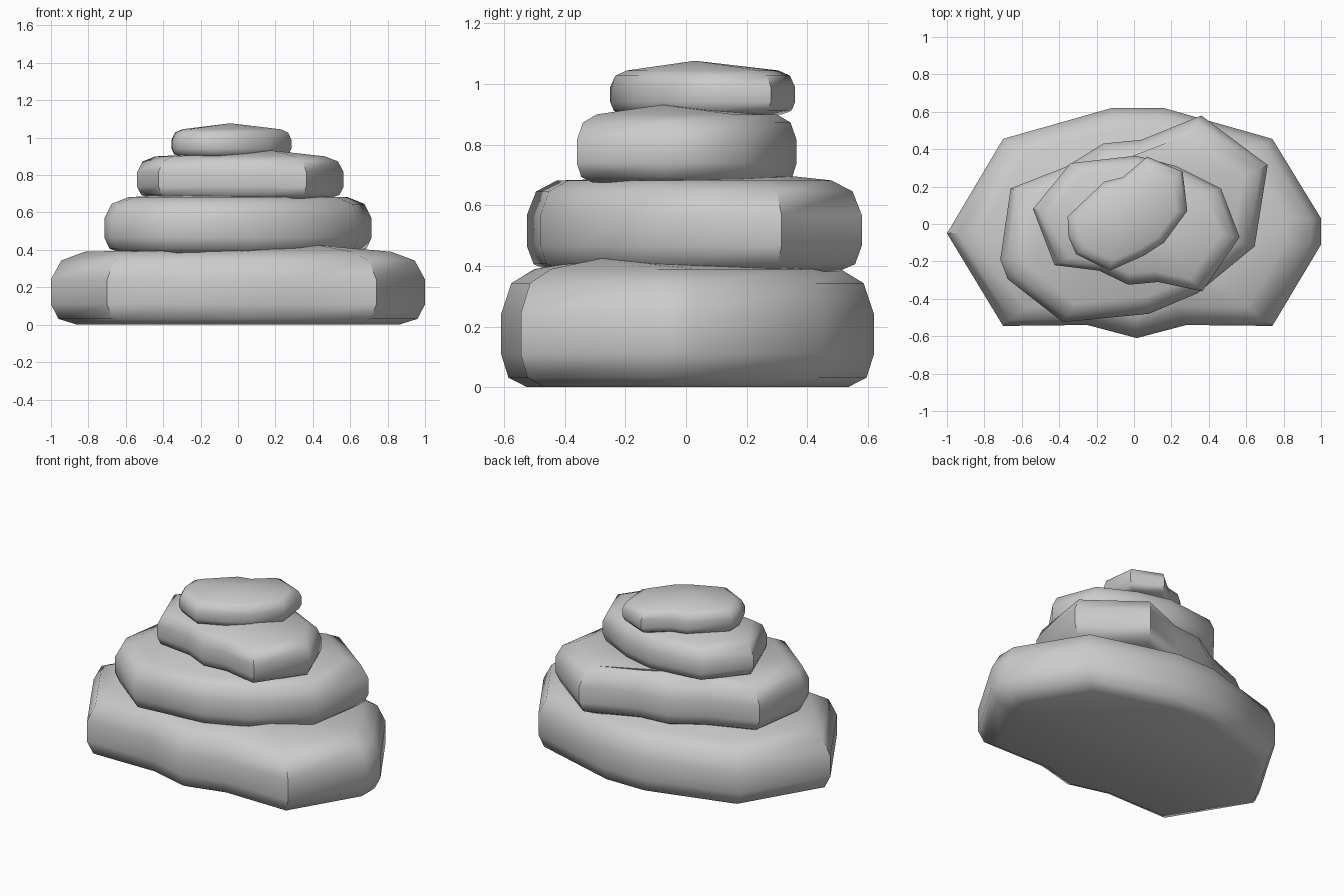
import bpy, bmesh

if "Cube" in bpy.data.objects:
    bpy.data.objects.remove(bpy.data.objects["Cube"])

# Shared rounded side profile: (outline scale, fraction of rim height)
PROFILE = [(0.86, 0.0), (0.96, 0.08), (1.0, 0.28), (1.0, 0.62), (0.945, 0.88), (0.82, 1.0)]


def make_stone(name, outline, z0, z1, peak):
    """Loft an irregular outline through the profile; flat base, low peak on top."""
    bm = bmesh.new()
    cx = (min(p[0] for p in outline) + max(p[0] for p in outline)) / 2
    cy = (min(p[1] for p in outline) + max(p[1] for p in outline)) / 2
    rings = [[bm.verts.new((cx + (x - cx) * s, cy + (y - cy) * s, z0 + (z1 - z0) * t))
              for x, y in outline] for s, t in PROFILE]
    n = len(outline)
    for a, b in zip(rings, rings[1:]):
        for i in range(n):
            j = (i + 1) % n
            bm.faces.new((a[i], a[j], b[j], b[i]))
    bm.faces.new(rings[0][::-1])
    top = bm.verts.new(peak)
    for i in range(n):
        bm.faces.new((rings[-1][i], rings[-1][(i + 1) % n], top))
    bmesh.ops.recalc_face_normals(bm, faces=bm.faces)
    mesh = bpy.data.meshes.new(name)
    bm.to_mesh(mesh)
    bm.free()
    obj = bpy.data.objects.new(name, mesh)
    bpy.context.collection.objects.link(obj)
    for o in bpy.context.selected_objects:
        o.select_set(False)
    obj.select_set(True)
    bpy.context.view_layer.objects.active = obj
    bpy.ops.object.shade_smooth_by_angle(angle=0.9)
    return obj


# Base stone
make_stone("base_stone", [
    (1.0, 0.03), (0.74, 0.455), (0.16, 0.62), (-0.12, 0.62), (-0.70, 0.455), (-1.0, -0.05),
    (-0.70, -0.545), (-0.25, -0.54), (0.015, -0.61), (0.28, -0.54), (0.74, -0.545), (1.0, -0.11)],
    0.0, 0.39, (0.43, -0.28, 0.425))

# Second stone
make_stone("lower_middle_stone", [
    (0.715, 0.315), (0.36, 0.58), (0.04, 0.45), (-0.165, 0.43), (-0.365, 0.305), (-0.66, 0.19),
    (-0.715, -0.19), (-0.675, -0.295), (-0.38, -0.525), (0.08, -0.48), (0.34, -0.37), (0.645, -0.12)],
    0.382, 0.682, (-0.2, 0.29, 0.703))

# Third stone
make_stone("upper_middle_stone", [
    (0.465, 0.19), (0.225, 0.31), (0.01, 0.365), (-0.34, 0.325), (-0.54, 0.08), (-0.425, -0.22),
    (-0.185, -0.25), (-0.03, -0.325), (0.13, -0.31), (0.365, -0.36), (0.565, -0.07)],
    0.676, 0.90, (0.18, -0.08, 0.932))

# Top stone
make_stone("top_stone", [
    (0.285, 0.07), (0.26, 0.28), (0.07, 0.36), (-0.06, 0.25), (-0.16, 0.225), (-0.355, 0.04),
    (-0.35, -0.07), (-0.31, -0.16), (-0.13, -0.25), (0.05, -0.17), (0.16, -0.10)],
    0.90, 1.045, (-0.04, 0.03, 1.077))
